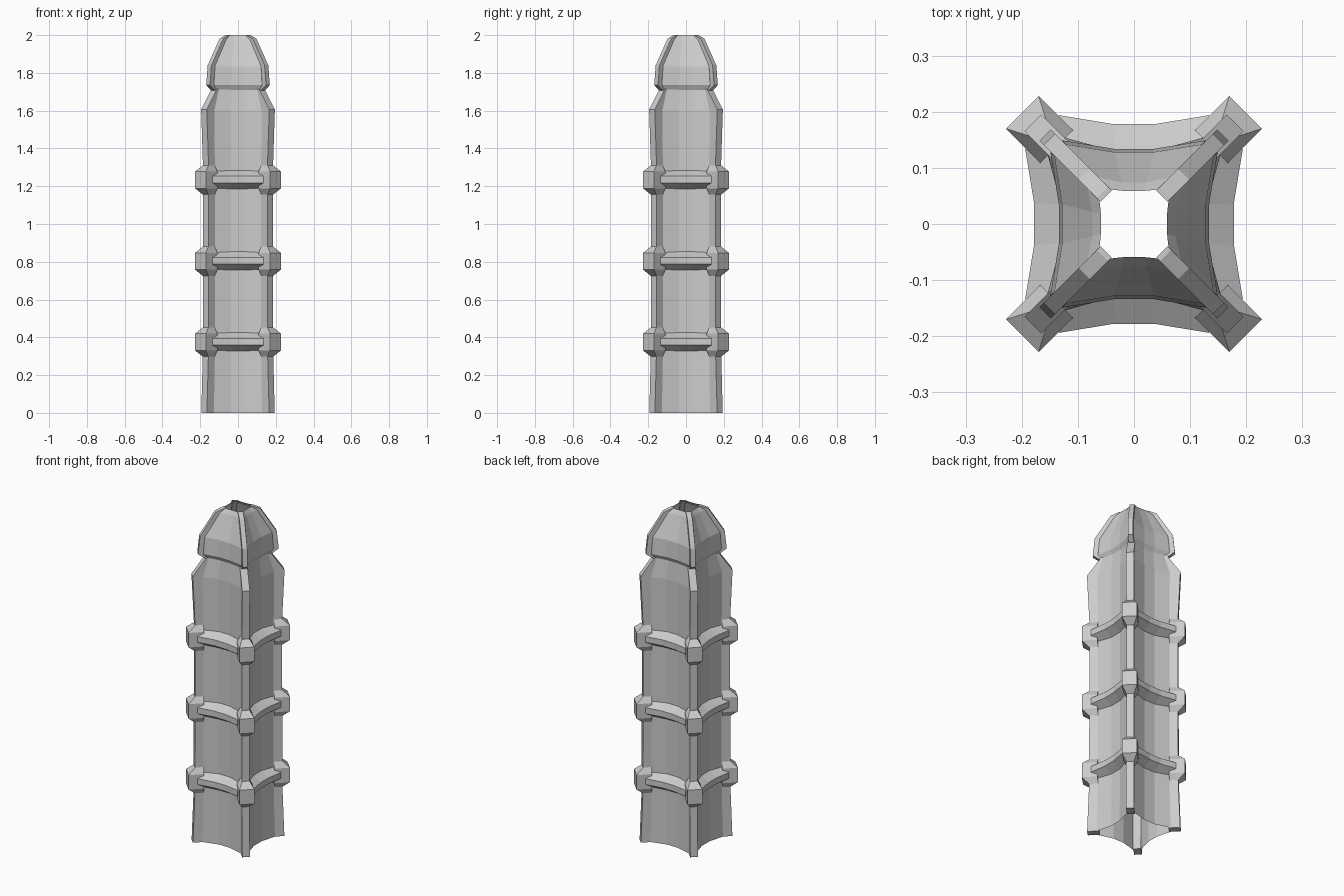
import bpy, bmesh, math
from mathutils import Matrix

if "Cube" in bpy.data.objects:
    bpy.data.objects.remove(bpy.data.objects["Cube"])

R2 = math.sqrt(2)
BANDS = (0.375, 0.803, 1.233)      # heights of the reinforcing bands


def loft(bm, rings, caps=True):
    """Skin a list of closed rings of points."""
    vs = [[bm.verts.new(p) for p in r] for r in rings]
    n = len(vs[0])
    for a, b in zip(vs, vs[1:]):
        for i in range(n):
            j = (i + 1) % n
            bm.faces.new((a[i], a[j], b[j], b[i]))
    if caps:
        bm.faces.new(vs[0][::-1])
        bm.faces.new(vs[-1])


def finish(bm, name, turn=0.0):
    bmesh.ops.recalc_face_normals(bm, faces=bm.faces)
    me = bpy.data.meshes.new(name)
    bm.to_mesh(me)
    bm.free()
    me.transform(Matrix.Rotation(turn, 4, 'Z'))
    ob = bpy.data.objects.new(name, me)
    bpy.context.collection.objects.link(ob)
    return ob


def star_ring(z, flat_x, flat_y, end_x, end_y, corner):
    """Four concave sides that meet at the diagonal corners."""
    side = [(-corner, -corner), (-end_x, -end_y), (-flat_x, -flat_y),
            (flat_x, -flat_y), (end_x, -end_y)]
    pts = []
    for k in range(4):
        c, s = round(math.cos(k * math.pi / 2)), round(math.sin(k * math.pi / 2))
        pts += [(c * x - s * y, s * x + c * y, z) for x, y in side]
    return pts


def plate(name, outline, half, turn):
    """Diagonal fin: (radius, z) outline given a thickness."""
    bm = bmesh.new()
    loft(bm, [[(r, y, z) for r, z in outline] for y in (-half, half)])
    return finish(bm, name, turn)


# open body shell
bm = bmesh.new()
loft(bm, [star_ring(0, .036, .132, .127, .157, .143),
          star_ring(0.3, .036, .130, .125, .153, .141),
          star_ring(1.3, .036, .130, .125, .153, .141),
          star_ring(1.6, .036, .130, .127, .155, .143),
          star_ring(1.72, .034, .120, .112, .132, .124)], caps=False)
finish(bm, "body_shell")

# open tapered head with a small overhanging lip
bm = bmesh.new()
loft(bm, [star_ring(1.71, .033, .121, .113, .133, .125),
          star_ring(1.735, .036, .134, .127, .149, .141),
          star_ring(1.835, .035, .128, .122, .142, .134),
          star_ring(1.975, .022, .074, .068, .084, .078),
          star_ring(2.0, .018, .059, .047, .062, .055)], caps=False)
finish(bm, "head_shell")

FIN = [(.19, 0), (.254, 0), (.243, .3), (.241, 1.3), (.255, 1.605),
       (.178, 1.715), (.165, 1.715), (.19, 1.6)]
HEAD_FIN = [(.165, 1.70), (.19, 1.71), (.224, 1.735), (.213, 1.84), (.125, 1.98),
            (.080, 2.0), (.070, 2.0), (.10, 1.97), (.18, 1.835), (.19, 1.735)]

for k in range(4):
    diag = math.pi / 4 + k * math.pi / 2
    plate(f"corner_fin_{k}", FIN, .021, diag)
    plate(f"head_fin_{k}", HEAD_FIN, .014, diag)

    for i, z in enumerate(BANDS):
        # bevelled block around the fin
        bm = bmesh.new()
        loft(bm, [[(.195, -h, z + dz), (r, -h, z + dz), (r, h, z + dz), (.195, h, z + dz)]
                  for dz, r, h in ((-.077, .243, .021), (-.044, .2814, .041),
                                   (.044, .2814, .041), (.077, .243, .021))])
        finish(bm, f"fin_block_{k}_{i}", diag)

        # bent rib across the concave side
        bm = bmesh.new()
        rings = []
        for x, y in ((-.134, .194), (-.037, .178), (.037, .178), (.134, .194)):
            xi, yi = x * .93, y - .055
            rings.append([(xi, -yi, z - .052), (x, -y, z - .016),
                          (x, -y, z + .02), (xi, -yi, z + .055)])
        loft(bm, rings)
        finish(bm, f"side_rib_{k}_{i}", k * math.pi / 2)
